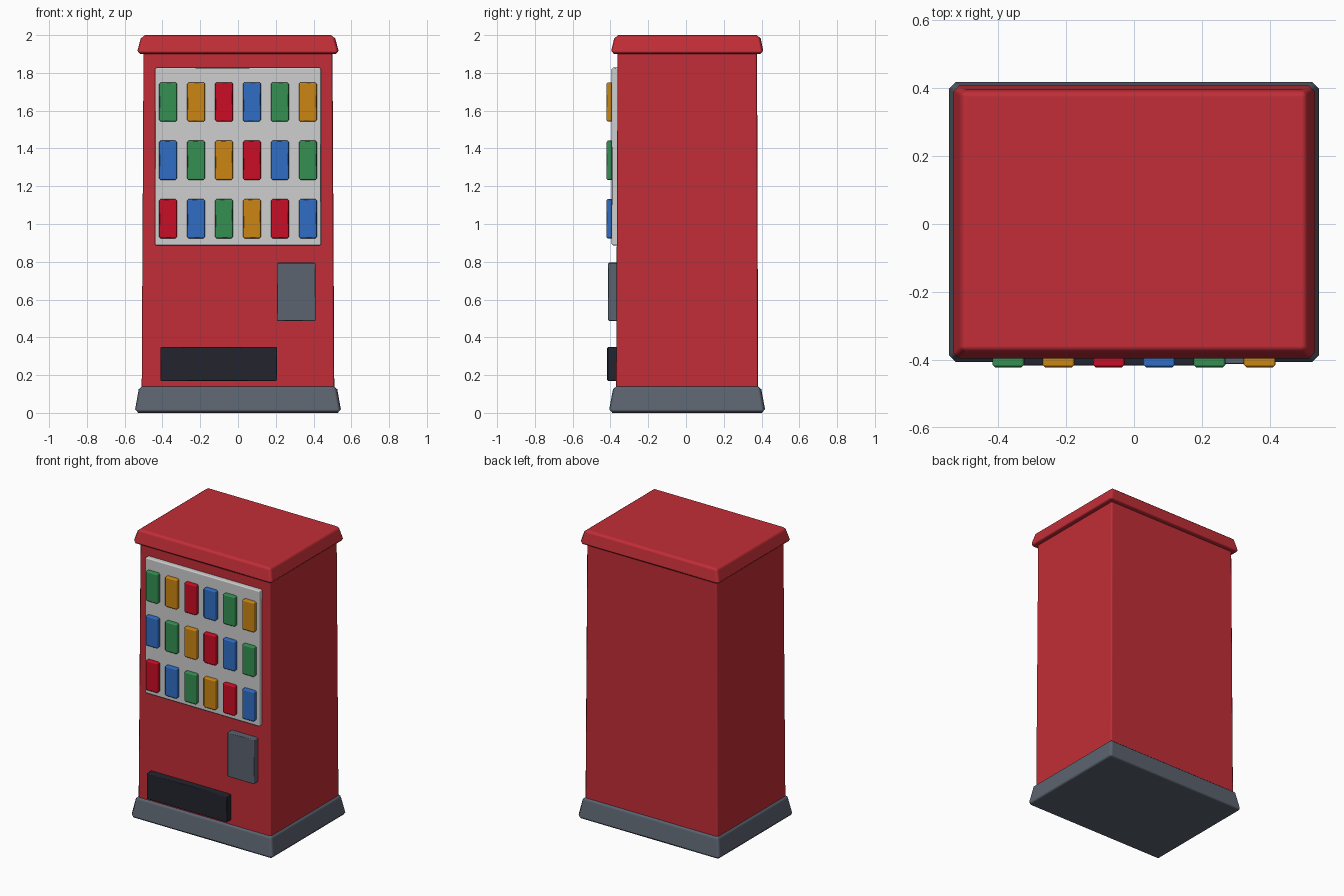
import bpy, bmesh

if "Cube" in bpy.data.objects:
    bpy.data.objects.remove(bpy.data.objects["Cube"])


def material(name, rgb):
    m = bpy.data.materials.new(name)
    m.diffuse_color = (*rgb, 1.0)
    m.use_nodes = True
    m.node_tree.nodes["Principled BSDF"].inputs["Base Color"].default_value = m.diffuse_color
    return m


RED = material("cabinet red", (0.54, 0.027, 0.038))
GREY = material("slate grey", (0.105, 0.125, 0.16))
DARK = material("dark slot", (0.017, 0.017, 0.028))
LIGHT = material("pale panel", (0.62, 0.62, 0.62))
CANS = [material("can red", (0.60, 0.004, 0.018)),
        material("can blue", (0.030, 0.155, 0.56)),
        material("can green", (0.036, 0.28, 0.085)),
        material("can orange", (0.60, 0.24, 0.006))]


def block(name, mat, x, z, y_low, y_high=None, half_top=None, bevel=0.01):
    """Bevelled box; y_high / half_top give a tapered top outline."""
    y_high = y_high or y_low
    mesh = bpy.data.meshes.new(name)
    bm = bmesh.new()
    bmesh.ops.create_cube(bm, size=1.0)
    for v in bm.verts:
        top = v.co.z > 0
        ys = y_high if top else y_low
        xs = (-half_top, half_top) if top and half_top else x
        v.co = (xs[v.co.x > 0], ys[v.co.y > 0], z[top])
    for f in bm.faces:
        f.smooth = True
    bm.to_mesh(mesh)
    bm.free()
    mesh.materials.append(mat)
    ob = bpy.data.objects.new(name, mesh)
    bpy.context.collection.objects.link(ob)
    mod = ob.modifiers.new("edge bevel", "BEVEL")
    mod.width = bevel
    mod.segments = 1
    mod.limit_method = 'NONE'
    mod.harden_normals = True
    return ob


# Cabinet: plinth, tapered body, overhanging cap
block("plinth", GREY, (-0.548, 0.548), (0, 0.145), (-0.41, 0.422),
      (-0.383, 0.395), 0.522, 0.02)
block("body", RED, (-0.51, 0.51), (0.10, 1.95), (-0.37, 0.382),
      (-0.362, 0.376), 0.50, 0.01)
block("cap", RED, (-0.537, 0.537), (1.90, 2.0), (-0.40, 0.412),
      (-0.376, 0.392), 0.51, 0.018)

# Front fittings
block("display_panel", LIGHT, (-0.44, 0.44), (0.886, 1.828), (-0.394, -0.35), bevel=0.008)
block("coin_box", GREY, (0.206, 0.411), (0.487, 0.795), (-0.412, -0.36), bevel=0.005)
block("pickup_slot", DARK, (-0.411, 0.206), (0.169, 0.349), (-0.417, -0.36), bevel=0.005)

# Rows of drink samples, the colour cycle shifting by one per row
for row in range(3):
    for col in range(6):
        cx, cz = (col - 2.5) * 0.148, 1.028 + row * 0.309
        block(f"can_{row}_{col}", CANS[(row + col) % 4],
              (cx - 0.047, cx + 0.047), (cz - 0.104, cz + 0.104),
              (-0.422, -0.38), bevel=0.008)
